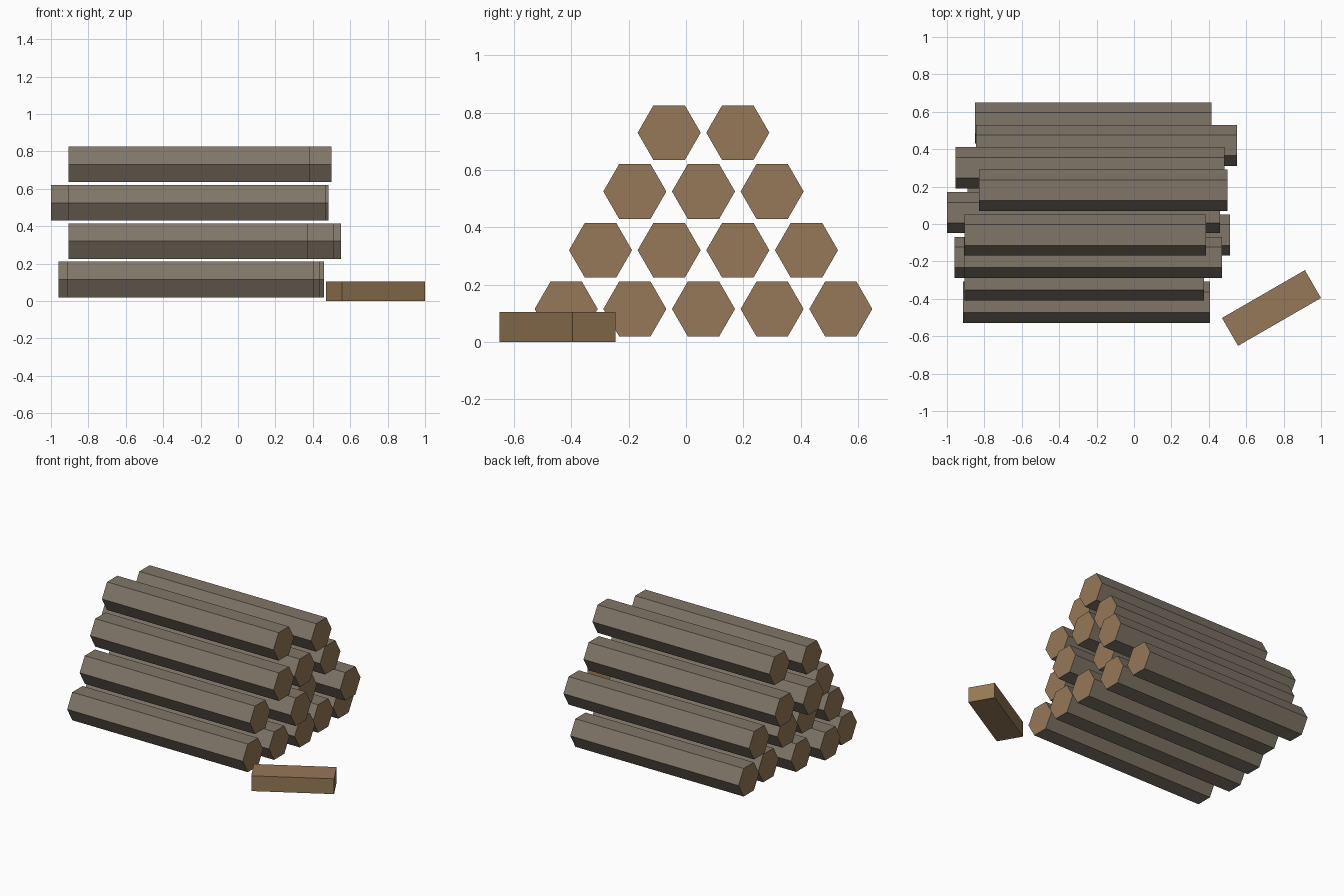
import bpy
import math
from mathutils import Matrix

cube = bpy.data.objects.get("Cube")
if cube:
    bpy.data.objects.remove(cube, do_unlink=True)


def make_material(name, rgb):
    mat = bpy.data.materials.new(name)
    mat.use_nodes = True
    colour = (*rgb, 1.0)
    mat.diffuse_color = colour
    bsdf = next(n for n in mat.node_tree.nodes if n.type == 'BSDF_PRINCIPLED')
    bsdf.inputs["Base Color"].default_value = colour
    return mat


bark = make_material("grey brown bark", (0.216, 0.181, 0.138))
cut_wood = make_material("cut wood", (0.305, 0.188, 0.100))
split_wood = make_material("split wood", (0.305, 0.193, 0.088))

RADIUS = 0.11
ROW_STEP = 0.205
LOG_STEP = 0.2395


def add_log(name, x_left, x_right, y, z):
    """Six-sided log along x with bark sides and bare ends."""
    bpy.ops.mesh.primitive_cylinder_add(vertices=6, radius=RADIUS, depth=x_right - x_left)
    log = bpy.context.object
    log.name = name
    # Lay along x with two corners pointing sideways
    log.data.transform(Matrix.Rotation(math.pi / 2, 4, 'Y'))
    log.location = ((x_left + x_right) / 2, y, z)
    log.data.materials.append(bark)
    log.data.materials.append(cut_wood)
    for face in log.data.polygons:
        face.material_index = 1 if abs(face.normal.x) > 0.9 else 0


# Left and right end of each log, rows from the ground up, front to back
rows = [
    [(-0.915, 0.405), (-0.96, 0.435), (-0.91, 0.46), (-0.83, 0.43), (-0.85, 0.415)],
    [(-0.905, 0.375), (-0.87, 0.513), (-0.89, 0.39), (-0.845, 0.55)],
    [(-0.91, 0.47), (-1.0, 0.46), (-0.955, 0.483)],
    [(-0.905, 0.385), (-0.83, 0.50)],
]
for r, row in enumerate(rows):
    for i, (x_left, x_right) in enumerate(row):
        y = -0.418 + LOG_STEP * (i + r / 2)
        add_log(f"log_row{r + 1}_{i + 1}", x_left, x_right, y, 0.115 + ROW_STEP * r)

# Loose split piece on the ground beside the stack
bpy.ops.mesh.primitive_cube_add(size=1)
piece = bpy.context.object
piece.name = "loose_split_piece"
piece.data.transform(Matrix.Diagonal((0.512, 0.172, 0.104, 1)))
piece.rotation_euler.z = math.radians(30)
piece.location = (0.735, -0.449, 0.052)
piece.data.materials.append(split_wood)
piece.data.materials.append(cut_wood)
for face in piece.data.polygons:
    face.material_index = 1 if abs(face.normal.z) > 0.9 else 0
